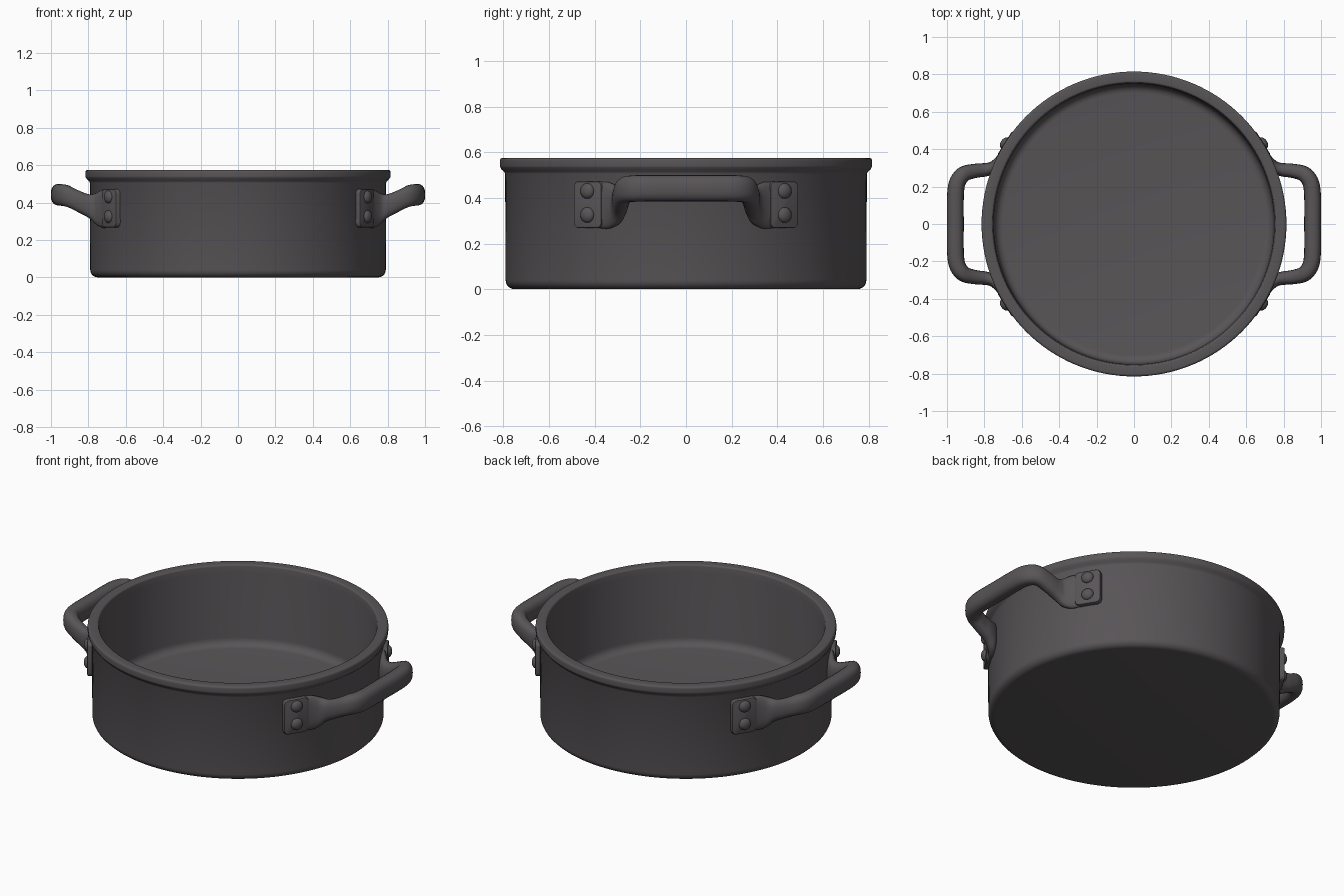
import bpy, bmesh
from math import pi, sin, cos, radians, copysign
from mathutils import Vector, Matrix

cube = bpy.data.objects.get("Cube")
if cube:
    bpy.data.objects.remove(cube, do_unlink=True)

iron = bpy.data.materials.new("dark_iron")
iron.use_nodes = True
iron.diffuse_color = (0.098, 0.09, 0.096, 1)
iron.node_tree.nodes["Principled BSDF"].inputs["Base Color"].default_value = iron.diffuse_color


def finish(name, bm, angle=40):
    """Turn a bmesh into a smooth-shaded object with crisp edges."""
    bmesh.ops.recalc_face_normals(bm, faces=bm.faces)
    mesh = bpy.data.meshes.new(name)
    bm.to_mesh(mesh)
    bm.free()
    mesh.materials.append(iron)
    mesh.shade_smooth()
    mesh.set_sharp_from_angle(angle=radians(angle))
    obj = bpy.data.objects.new(name, mesh)
    bpy.context.collection.objects.link(obj)
    return obj


def fillet(cx, cz, r, start, end, steps=5):
    """Points of a rounded corner in the lathe profile."""
    angles = [radians(start + (end - start) * i / steps) for i in range(steps + 1)]
    return [(cx + r * cos(a), cz + r * sin(a)) for a in angles]


def lathe(name, profile, steps=128):
    bm = bmesh.new()
    verts = [bm.verts.new((r, 0, z)) for r, z in profile]
    edges = [bm.edges.new(pair) for pair in zip(verts, verts[1:])]
    bmesh.ops.spin(bm, geom=verts + edges, axis=(0, 0, 1), cent=(0, 0, 0),
                   angle=2 * pi, steps=steps, use_merge=True)
    bmesh.ops.remove_doubles(bm, verts=bm.verts, dist=1e-5)
    return finish(name, bm)


def spline(points, steps=5):
    """Smooth interpolation through stations of any dimension."""
    pts = [Vector(p) for p in points]
    pts = [pts[0]] + pts + [pts[-1]]
    out = []
    for a, b, c, d in zip(pts, pts[1:], pts[2:], pts[3:]):
        for i in range(steps):
            t = i / steps
            out.append((b * 2 + (c - a) * t + (a * 2 - b * 5 + c * 4 - d) * t ** 2
                        + (b * 3 - a - c * 3 + d) * t ** 3) / 2)
    return out + [pts[-1]]


def signed_power(v, e):
    return copysign(abs(v) ** e, v)


def sweep(name, stations, sides=20):
    """Loft an oval of changing size along x, y, z, half height, half thickness."""
    path = spline(stations)
    bm = bmesh.new()
    rings = []
    for i, s in enumerate(path):
        d = path[min(i + 1, len(path) - 1)] - path[max(i - 1, 0)]
        across = Vector((d[1], -d[0], 0)).normalized()
        center = Vector(s[:3])
        ring = []
        for k in range(sides):
            a = 2 * pi * k / sides
            ring.append(bm.verts.new(center + across * s[4] * signed_power(cos(a), 0.8)
                                     + Vector((0, 0, s[3] * signed_power(sin(a), 0.8)))))
        rings.append(ring)
    for r0, r1 in zip(rings, rings[1:]):
        for k in range(sides):
            n = (k + 1) % sides
            bm.faces.new((r0[k], r0[n], r1[n], r1[k]))
    bm.faces.new(rings[0])
    bm.faces.new(rings[-1])
    return finish(name, bm, 60)


def on_wall(radius, degrees, z):
    a = radians(degrees)
    return Matrix.Translation((radius * cos(a), radius * sin(a), z)) @ Matrix.Rotation(a, 4, 'Z')


def plate(name, degrees):
    """Rounded mounting plate lying against the wall."""
    bm = bmesh.new()
    bmesh.ops.create_cube(bm, size=1)
    bmesh.ops.scale(bm, vec=(0.04, 0.145, 0.205), verts=bm.verts)
    corners = [e for e in bm.edges if abs(e.verts[0].co.x - e.verts[1].co.x) > 0.01]
    bmesh.ops.bevel(bm, geom=corners, offset=0.025, segments=4, profile=0.5, affect='EDGES')
    front = [e for e in bm.edges if all(v.co.x > 0 for v in e.verts)]
    bmesh.ops.bevel(bm, geom=front, offset=0.007, segments=2, profile=0.5, affect='EDGES')
    bm.transform(on_wall(0.796, degrees, 0.37))
    return finish(name, bm)


def rivet(name, degrees, z):
    bm = bmesh.new()
    bmesh.ops.create_uvsphere(bm, u_segments=20, v_segments=12, radius=0.034)
    bmesh.ops.scale(bm, vec=(0.65, 1, 1), verts=bm.verts)
    bm.transform(on_wall(0.815, degrees, z))
    return finish(name, bm)


# Pot body: outside wall, rolled rim, inside wall and raised floor
profile = [(0, 0)]
profile += fillet(0.75, 0.04, 0.04, -90, 0)
profile += [(0.792, 0.505), (0.797, 0.515), (0.808, 0.524)]
profile += fillet(0.803, 0.54, 0.012, -40, 0, 3)
profile += fillet(0.803, 0.563, 0.012, 0, 90, 4)
profile += fillet(0.765, 0.565, 0.01, 90, 180, 4)
profile += [(0.75, 0.53)]
profile += fillet(0.70, 0.145, 0.045, 0, -90)
profile += [(0, 0.10)]
lathe("pot_body", profile)

# Half of a handle, from the middle of the grip to the mounting plate
half = [
    (0.955, 0.00, 0.442, 0.058, 0.045),
    (0.955, 0.14, 0.442, 0.058, 0.045),
    (0.945, 0.22, 0.441, 0.058, 0.044),
    (0.910, 0.267, 0.434, 0.058, 0.042),
    (0.850, 0.284, 0.405, 0.059, 0.038),
    (0.795, 0.290, 0.380, 0.064, 0.036),
    (0.755, 0.303, 0.367, 0.085, 0.032),
    (0.722, 0.340, 0.367, 0.102, 0.024),
    (0.694, 0.390, 0.369, 0.100, 0.016),
]
mirrored = [(x, -y, z, h, t) for x, y, z, h, t in reversed(half[1:])]

# Handles with plates and rivets on both sides
for side, turn in (("left", 0), ("right", pi)):
    parts = [sweep(side + "_handle", mirrored + half)]
    for end, degrees in (("front", -32), ("back", 32)):
        parts.append(plate(f"{side}_{end}_plate", degrees))
        for level, z in (("lower", 0.325), ("upper", 0.43)):
            parts.append(rivet(f"{side}_{end}_{level}_rivet", degrees, z))
    for part in parts:
        part.rotation_euler.z = turn
